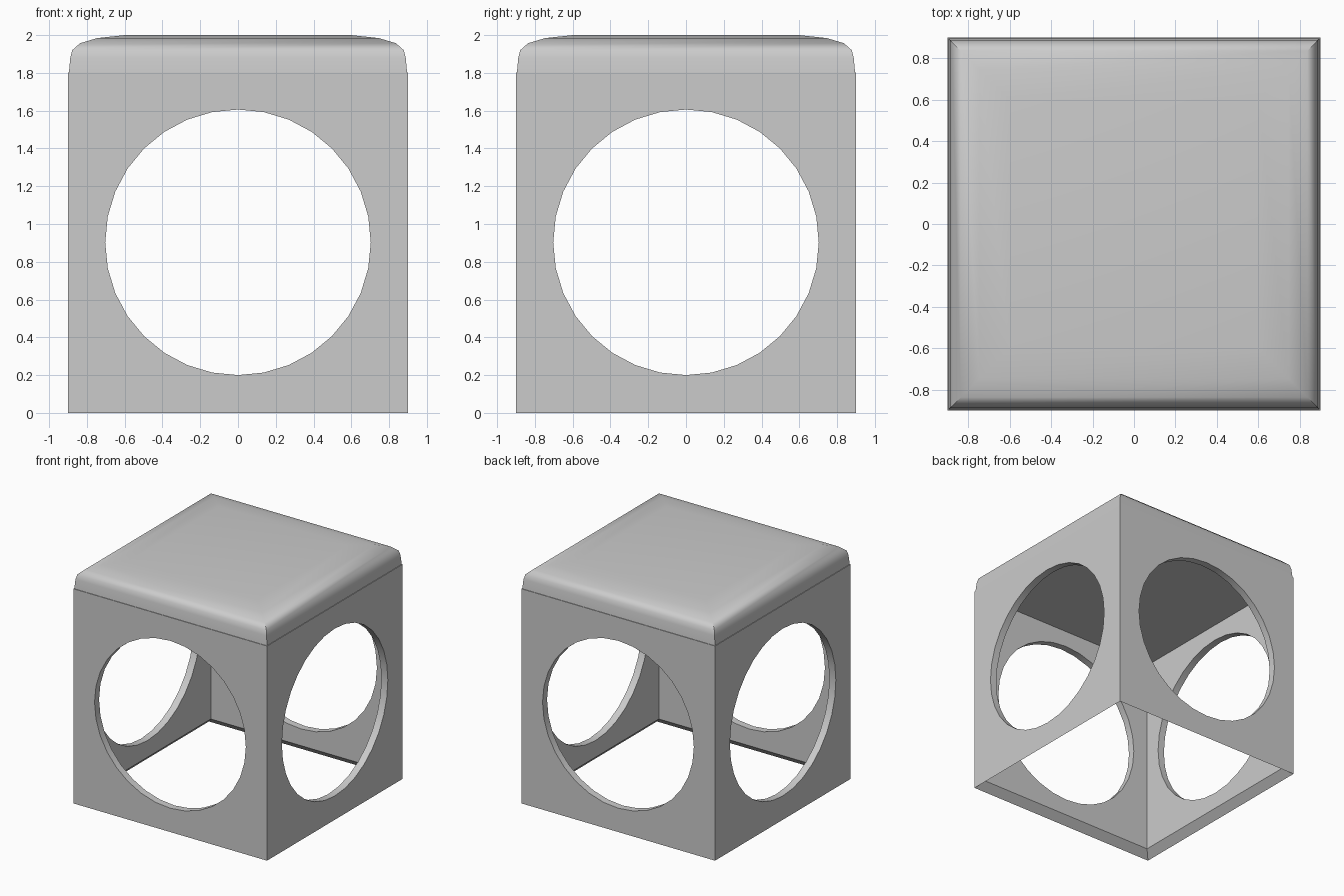
import bpy, bmesh, math

HALF, HEIGHT, WALL = 0.9, 1.802, 0.06
HOLE_RADIUS, HOLE_Z = 0.703, 0.903

if "Cube" in bpy.data.objects:
    bpy.data.objects.remove(bpy.data.objects["Cube"], do_unlink=True)

grey = bpy.data.materials.new("plain_grey")
grey.use_nodes = True
colour = (0.6, 0.6, 0.6, 1)
grey.diffuse_color = colour
grey.node_tree.nodes["Principled BSDF"].inputs["Base Color"].default_value = colour


def square(bm, half, z):
    """Ring of four vertices."""
    return [bm.verts.new((x * half, y * half, z))
            for x, y in ((-1, -1), (1, -1), (1, 1), (-1, 1))]


def loft(name, sections):
    """Stack square sections (half width, height) and cap both ends."""
    bm = bmesh.new()
    rings = [square(bm, half, z) for half, z in sections]
    for low, high in zip(rings, rings[1:]):
        for i in range(4):
            j = (i + 1) % 4
            bm.faces.new((low[i], low[j], high[j], high[i]))
    bm.faces.new(rings[-1])
    bm.faces.new(rings[0][::-1])
    bmesh.ops.recalc_face_normals(bm, faces=bm.faces)
    mesh = bpy.data.meshes.new(name)
    bm.to_mesh(mesh)
    bm.free()
    mesh.materials.append(grey)
    obj = bpy.data.objects.new(name, mesh)
    bpy.context.collection.objects.link(obj)
    return obj


def activate(obj):
    bpy.ops.object.select_all(action='DESELECT')
    obj.select_set(True)
    bpy.context.view_layer.objects.active = obj


# Hollow box, open below, with a bevelled lower rim
inner = HALF - WALL
frame = loft("box_frame", [(inner, HEIGHT - WALL), (inner, WALL),
                           (HALF, 0), (HALF, HEIGHT)])

# Round openings through both pairs of walls
for name, rotation in (("side_cutter", (0, math.pi / 2, 0)),
                       ("front_cutter", (math.pi / 2, 0, 0))):
    bpy.ops.mesh.primitive_cylinder_add(vertices=32, radius=HOLE_RADIUS, depth=3,
                                        location=(0, 0, HOLE_Z), rotation=rotation)
    cutter = bpy.context.object
    cutter.name = name
    cutter.hide_render = True
    cut = frame.modifiers.new(name, 'BOOLEAN')
    cut.operation = 'DIFFERENCE'
    cut.solver = 'EXACT'
    cut.object = cutter
    activate(frame)
    bpy.ops.object.modifier_apply(modifier=name)
    bpy.data.objects.remove(cutter, do_unlink=True)

# Softly domed cushion on top
cushion = loft("seat_cushion", [(0.895, HEIGHT), (0.888, 1.88), (0.878, 1.92),
                                (0.836, 1.957), (0.746, 1.984), (0.6, 2.0)])

for obj in (frame, cushion):
    activate(obj)
    bpy.ops.object.shade_smooth_by_angle(angle=math.radians(35))
